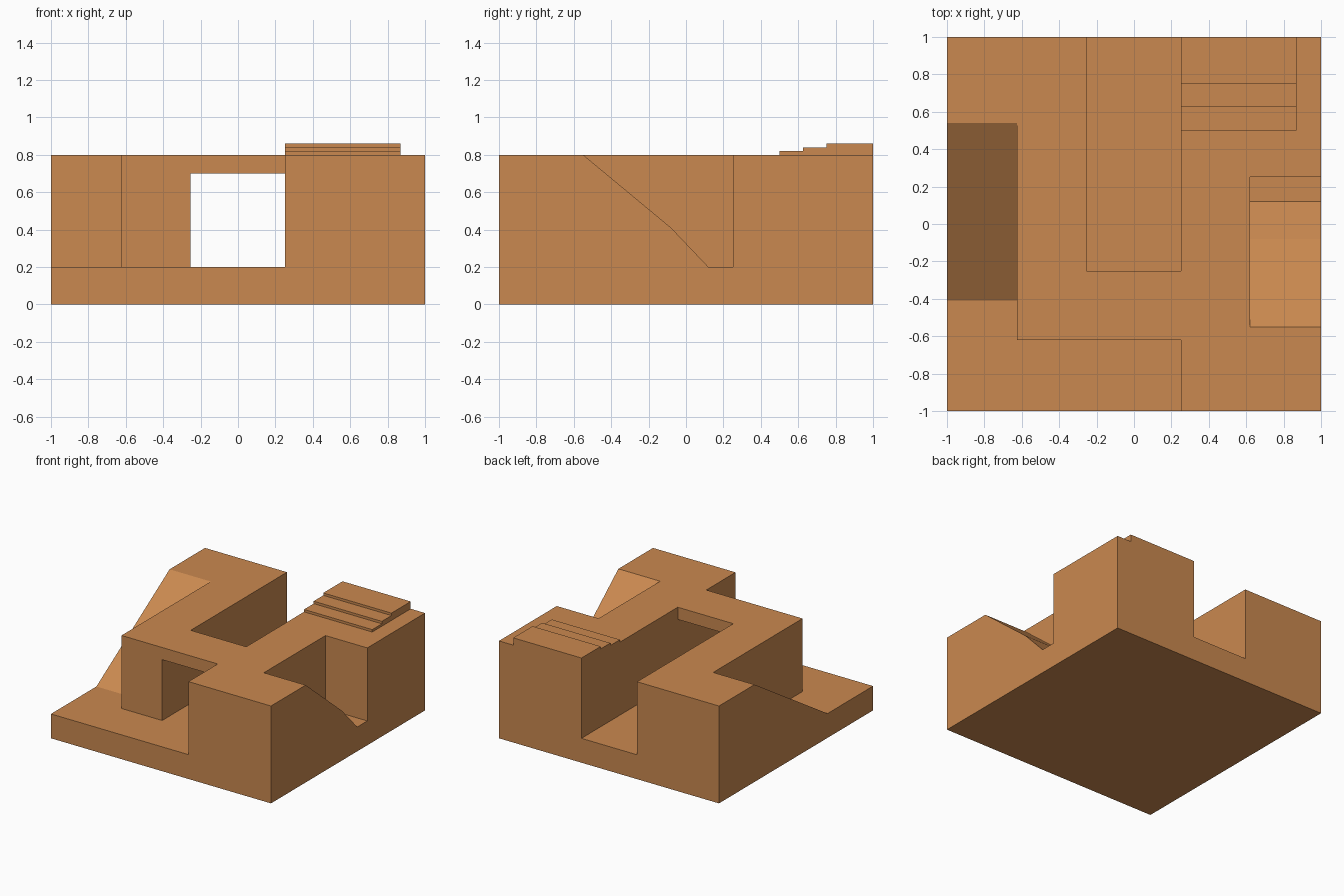
import bpy, bmesh

if "Cube" in bpy.data.objects:
    bpy.data.objects.remove(bpy.data.objects["Cube"])

mat = bpy.data.materials.new("orange_clay")
mat.diffuse_color = (0.59, 0.25, 0.08, 1)
mat.use_nodes = True
mat.node_tree.nodes["Principled BSDF"].inputs["Base Color"].default_value = mat.diffuse_color


def prism(name, x0, x1, profile):
    """Extrude a (y, z) outline along x."""
    bm = bmesh.new()
    face = bm.faces.new([bm.verts.new((x0, y, z)) for y, z in profile])
    ext = bmesh.ops.extrude_face_region(bm, geom=[face])["geom"]
    verts = [v for v in ext if isinstance(v, bmesh.types.BMVert)]
    bmesh.ops.translate(bm, verts=verts, vec=(x1 - x0, 0, 0))
    bmesh.ops.recalc_face_normals(bm, faces=bm.faces)
    mesh = bpy.data.meshes.new(name)
    bm.to_mesh(mesh)
    bm.free()
    mesh.materials.append(mat)
    obj = bpy.data.objects.new(name, mesh)
    bpy.context.collection.objects.link(obj)
    return obj


def rect(y0, y1, z0, z1):
    return [(y0, z0), (y1, z0), (y1, z1), (y0, z1)]


def cut(target, x0, x1, profile):
    """Carve a prism out of the target."""
    cutter = prism("cutter", x0, x1, profile)
    cutter.hide_render = True
    mod = target.modifiers.new("cut", "BOOLEAN")
    mod.operation, mod.solver, mod.object = "DIFFERENCE", "EXACT", cutter
    bpy.context.view_layer.objects.active = target
    bpy.ops.object.modifier_apply(modifier=mod.name)
    bpy.data.objects.remove(cutter)


# Solid block
block = prism("block", -1, 1, rect(-1, 1, 0, 0.8))

# Low front terrace
cut(block, -1.1, 0.25, rect(-1.1, -0.62, 0.2, 1))
# Left ramp rising to the back
cut(block, -1.1, -0.625, [(-1.1, 0.2), (-0.41, 0.2), (0.54, 0.8), (0.54, 1), (-1.1, 1)])
# Rear channel
cut(block, -0.255, 0.25, rect(-0.25, 1.1, 0.2, 1))
# Tunnel under the bridge
cut(block, -0.255, 0.25, rect(-0.8, 0.2, 0.2, 0.7))
# Right ramp with a kinked slope
cut(block, 0.62, 1.1, [(0.12, 0.2), (0.25, 0.2), (0.25, 1), (-0.55, 1), (-0.55, 0.8), (-0.08, 0.41)])

# Shallow steps on the rear right corner
prism("steps", 0.25, 0.87, [(0.5, 0.8), (1, 0.8), (1, 0.86), (0.75, 0.86), (0.75, 0.84),
                            (0.625, 0.84), (0.625, 0.82), (0.5, 0.82)])
